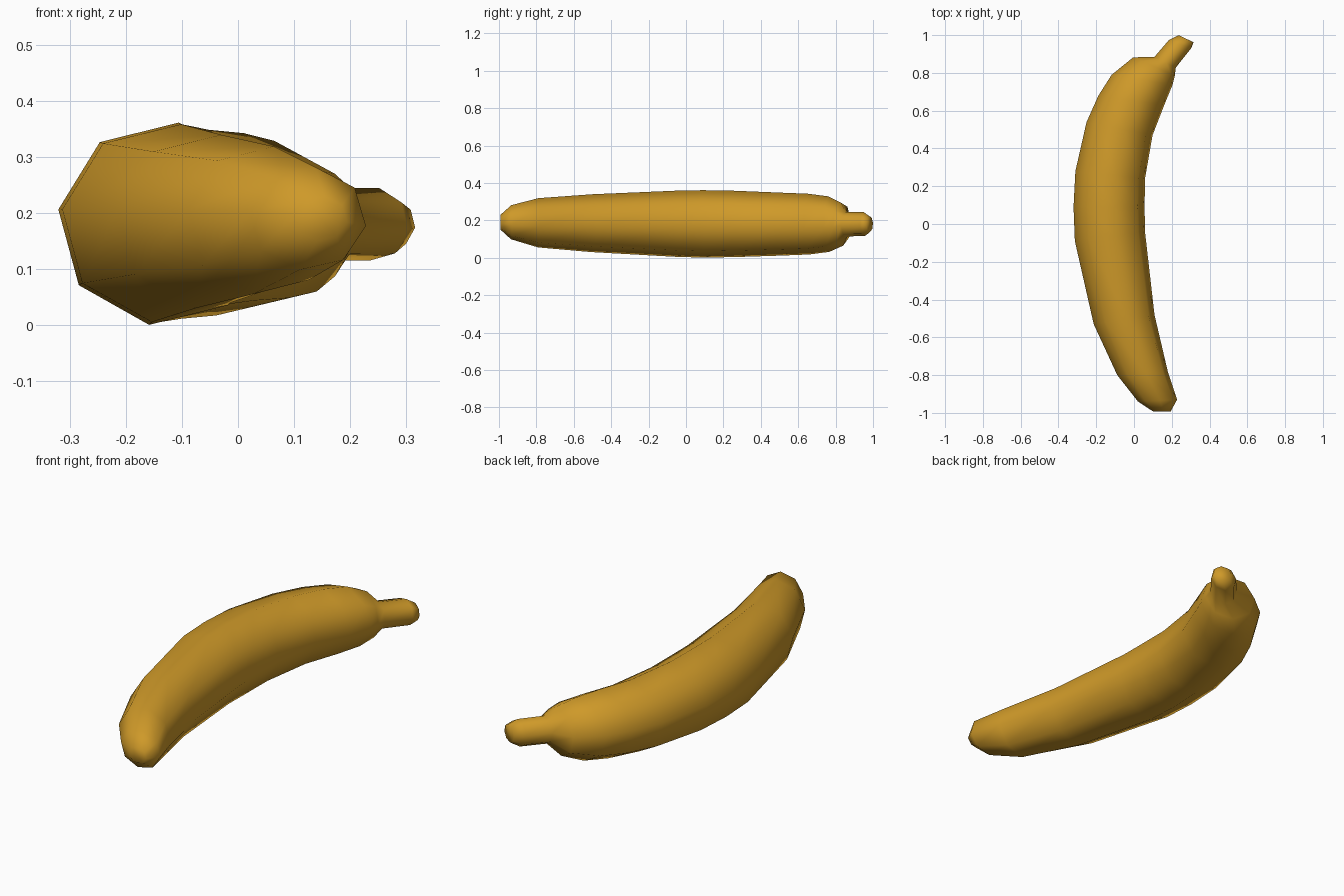
import bpy, bmesh, math

if "Cube" in bpy.data.objects:
    bpy.data.objects.remove(bpy.data.objects["Cube"])

# One flat colour
mat = bpy.data.materials.new("banana yellow")
mat.diffuse_color = (0.62, 0.32, 0.022, 1)
mat.use_nodes = True
mat.node_tree.nodes["Principled BSDF"].inputs["Base Color"].default_value = mat.diffuse_color

SIDES = 8
TWIST = math.radians(-8)

# Each ring: outer edge (x, y), inner edge (x, y), half height, centre height
RINGS = [
    ((0.10, -0.992), (0.195, -0.992), 0.040, 0.19),   # blunt tip
    ((0.02, -0.94), (0.229, -0.93), 0.092, 0.19),
    ((-0.09, -0.80), (0.18, -0.78), 0.133, 0.187),
    ((-0.215, -0.53), (0.11, -0.48), 0.156, 0.185),
    ((-0.315, -0.09), (0.06, -0.04), 0.178, 0.182),
    ((-0.322, 0.09), (0.058, 0.09), 0.182, 0.181),    # thickest part
    ((-0.312, 0.28), (0.06, 0.24), 0.179, 0.181),
    ((-0.253, 0.54), (0.10, 0.47), 0.170, 0.18),
    ((-0.19, 0.68), (0.162, 0.63), 0.164, 0.18),
    ((-0.12, 0.79), (0.205, 0.735), 0.150, 0.18),
    ((-0.005, 0.883), (0.217, 0.785), 0.116, 0.18),   # shoulder
    ((0.107, 0.884), (0.222, 0.828), 0.066, 0.18),    # stem root
    ((0.185, 0.975), (0.303, 0.93), 0.065, 0.18),
    ((0.235, 1.0), (0.316, 0.962), 0.043, 0.18),      # stem end
]


def build_banana():
    bm = bmesh.new()
    loops = []
    for (ox, oy), (ix, iy), h, cz in RINGS:
        cx, cy = (ox + ix) / 2, (oy + iy) / 2
        ux, uy = (ix - ox) / 2, (iy - oy) / 2
        ring = []
        for k in range(SIDES):
            a = TWIST + 2 * math.pi * k / SIDES
            c, s = math.cos(a), math.sin(a)
            ring.append(bm.verts.new((cx + ux * c, cy + uy * c, cz + h * s)))
        loops.append(ring)
    # skin between neighbouring rings, then close both ends
    for a, b in zip(loops, loops[1:]):
        for k in range(SIDES):
            n = (k + 1) % SIDES
            bm.faces.new((a[k], a[n], b[n], b[k]))
    bm.faces.new(loops[0])
    bm.faces.new(loops[-1])
    bmesh.ops.recalc_face_normals(bm, faces=bm.faces[:])
    for f in bm.faces:
        f.smooth = True
    me = bpy.data.meshes.new("banana")
    bm.to_mesh(me)
    bm.free()
    me.materials.append(mat)
    ob = bpy.data.objects.new("banana", me)
    bpy.context.collection.objects.link(ob)
    return ob


build_banana()
